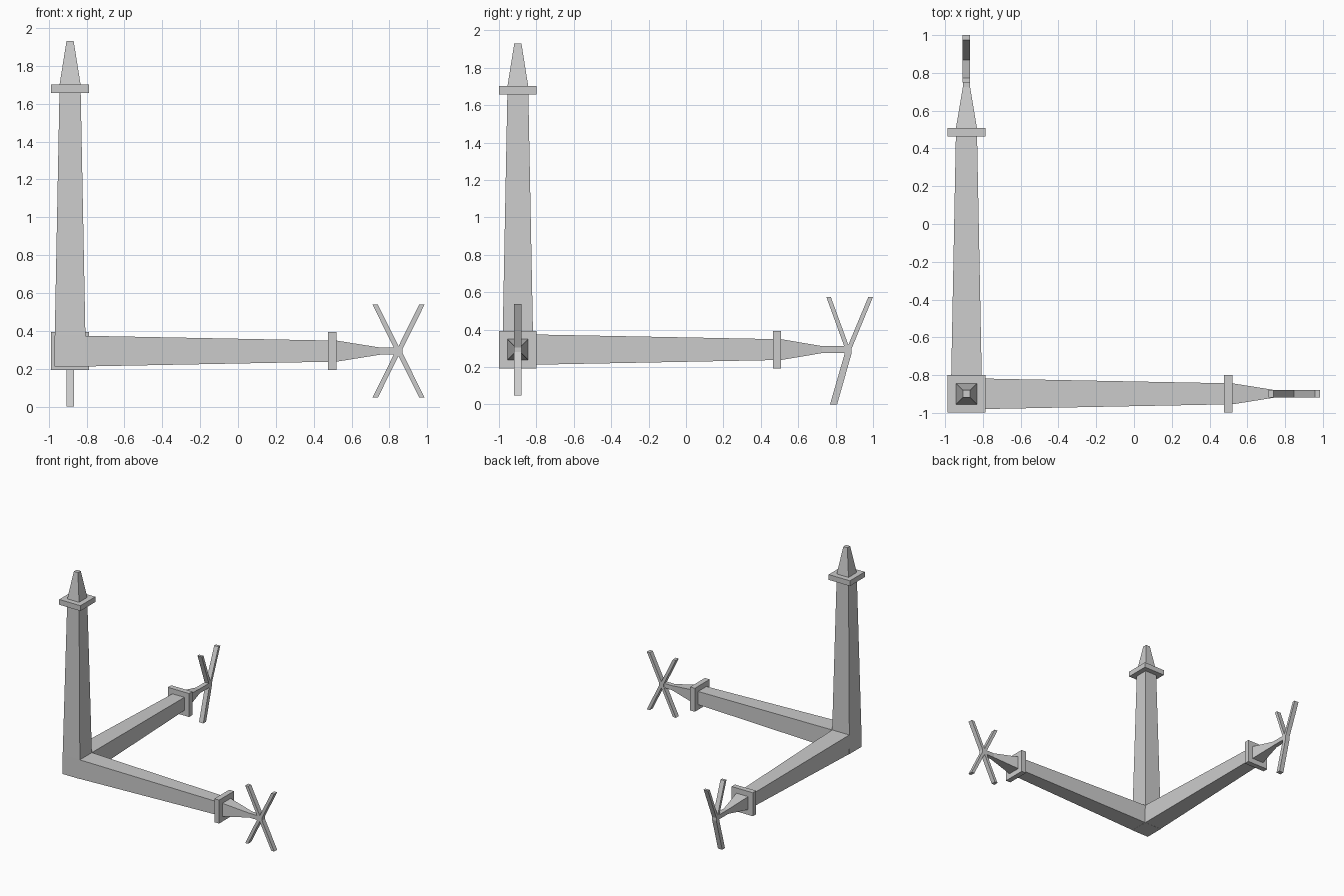
import bpy, bmesh
from mathutils import Matrix, Vector

if "Cube" in bpy.data.objects:
    bpy.data.objects.remove(bpy.data.objects["Cube"])

CX, CY, CZ = -0.887, -0.899, 0.293
ORIGIN = Vector((CX, CY, CZ))


def finish(name, bm, matrix=None):
    if matrix:
        bm.transform(matrix)
    bmesh.ops.recalc_face_normals(bm, faces=bm.faces)
    mesh = bpy.data.meshes.new(name)
    bm.to_mesh(mesh)
    bm.free()
    obj = bpy.data.objects.new(name, mesh)
    bpy.context.collection.objects.link(obj)


def square_loft(name, sections, matrix):
    """Square prism along local z through (height, half width) sections."""
    bm = bmesh.new()
    rings = [[bm.verts.new((x * h, y * h, z)) for x, y in
              ((-1, -1), (1, -1), (1, 1), (-1, 1))] for z, h in sections]
    for a, b in zip(rings, rings[1:]):
        for i in range(4):
            j = (i + 1) % 4
            bm.faces.new((a[i], a[j], b[j], b[i]))
    bm.faces.new(rings[0])
    bm.faces.new(rings[-1])
    finish(name, bm, matrix)


def plate(name, outline, place, thickness=0.04):
    """Flat outline extruded along its thickness; place maps (u, v, t) to xyz."""
    bm = bmesh.new()
    face = bm.faces.new([bm.verts.new(place(u, v, -thickness / 2)) for u, v in outline])
    out = bmesh.ops.extrude_face_region(bm, geom=[face])
    verts = [g for g in out["geom"] if isinstance(g, bmesh.types.BMVert)]
    shift = Vector(place(0, 0, thickness)) - Vector(place(0, 0, 0))
    bmesh.ops.translate(bm, verts=verts, vec=shift)
    finish(name, bm)


# Corner block where the arms meet
square_loft("corner_block", [(-0.082, 0.082), (0.082, 0.081)],
            Matrix.Translation(ORIGIN))

# Three tapered arms, each with a collar and a pointed tip
for axis, direction, tip, neck in (("x", (1, 0, 0), 1.637, 1.715),
                                   ("y", (0, 1, 0), 1.625, 1.75),
                                   ("z", (0, 0, 1), 1.637, None)):
    rot = Vector((0, 0, 1)).rotation_difference(Vector(direction)).to_matrix().to_4x4()
    m = Matrix.Translation(ORIGIN) @ rot
    square_loft(axis + "_arm", [(0.08, 0.081), (1.37, 0.056)], m)
    square_loft(axis + "_collar", [(1.363, 0.1), (1.408, 0.1)], m)
    point = [(1.405, 0.056), (tip, 0.019)]
    if neck:
        point.append((neck, 0.019))
    square_loft(axis + "_tip", point, m)

# Crossed bars on the x arm
quarter = [(0.022, 0.012), (0.137, 0.245), (0.109, 0.245), (0, 0.026)]
upper = quarter + [(-u, v) for u, v in quarter[-2::-1]]
cross = upper + [(u, -v) for u, v in upper[::-1] if u != 0 or v != 0]
plate("crossed_bars", cross, lambda u, v, t: (0.848 + u, CY + t, CZ + v))

# Forked bar on the y arm
fork = [(0.77, 0), (0.808, 0), (0.886, 0.275), (0.886, 0.3), (1.0, 0.575),
        (0.975, 0.575), (0.868, 0.318), (0.774, 0.575), (0.75, 0.575),
        (0.848, 0.305), (0.848, 0.27)]
plate("forked_bar", fork, lambda u, v, t: (CX + t, u, v))
